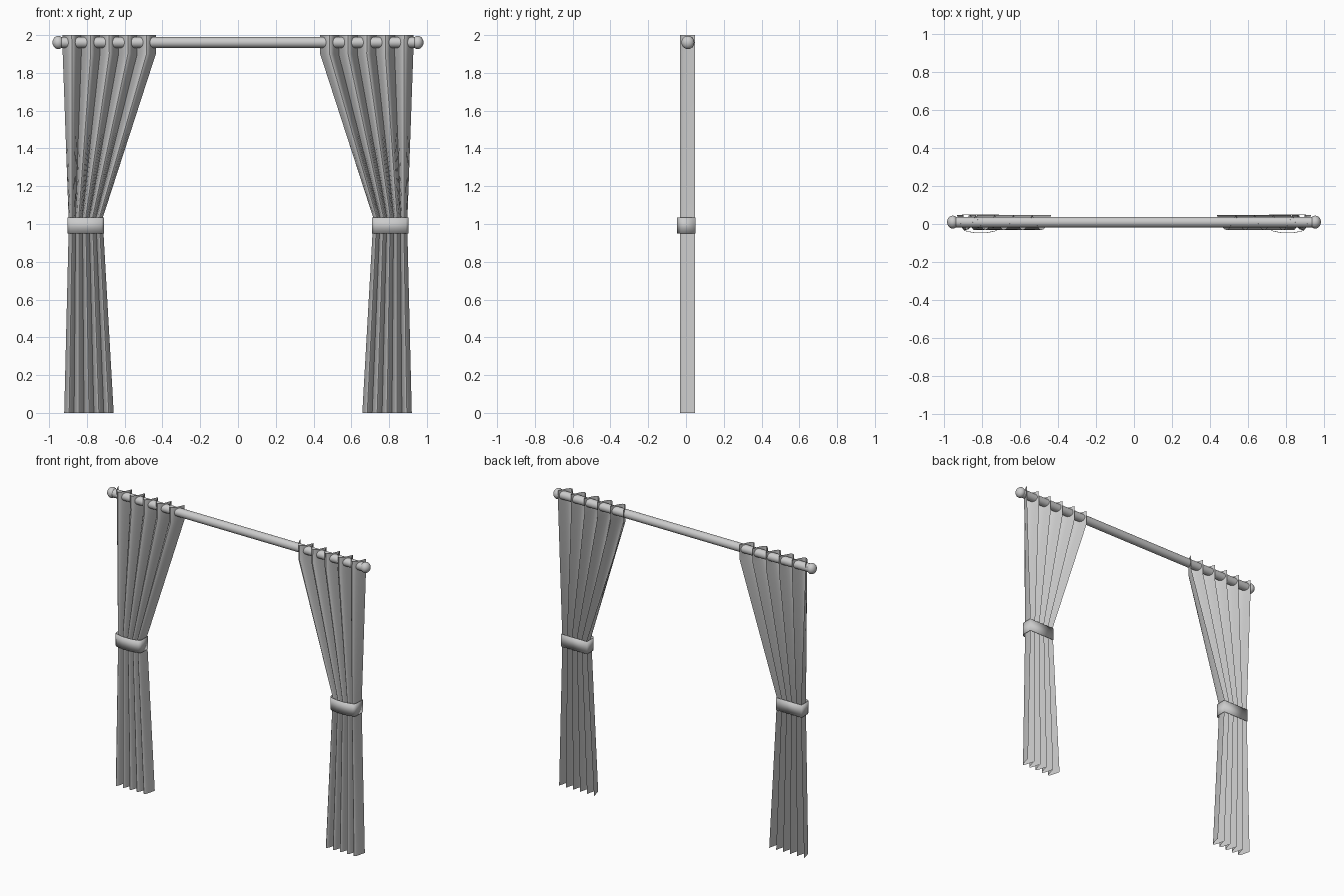
import bpy, bmesh, math
from mathutils import Matrix

if "Cube" in bpy.data.objects:
    bpy.data.objects.remove(bpy.data.objects["Cube"])

ROD_Y, ROD_Z = 0.01, 1.961


def finish(bm, name, angle=40):
    me = bpy.data.meshes.new(name)
    bm.to_mesh(me)
    bm.free()
    me.shade_smooth()
    me.set_sharp_from_angle(angle=math.radians(angle))
    ob = bpy.data.objects.new(name, me)
    bpy.context.scene.collection.objects.link(ob)
    return ob


def loft(rows, name, flip=False, closed=False):
    """Skin a list of equal-length point rows."""
    bm = bmesh.new()
    grid = [[bm.verts.new(p) for p in row] for row in rows]
    n = len(rows[0])
    for a, b in zip(grid, grid[1:]):
        for i in range(n if closed else n - 1):
            j = (i + 1) % n
            f = [a[i], b[i], b[j], a[j]]
            bm.faces.new(f[::-1] if flip else f)
    return finish(bm, name)


# Curtain rod
bm = bmesh.new()
bmesh.ops.create_cone(bm, cap_ends=True, segments=32, radius1=0.028, radius2=0.028, depth=1.88,
                      matrix=Matrix.Translation((0, ROD_Y, ROD_Z)) @ Matrix.Rotation(math.pi / 2, 4, 'Y'))
finish(bm, "rod")

# Curtain levels: height, outer edge x, inner edge x
LEVELS = [(2.0, 0.93, 0.435), (1.9, 0.928, 0.435), (1.03, 0.897, 0.717),
          (0.95, 0.897, 0.712), (0.0, 0.92, 0.658)]
FOLDS, STEPS = 5, 10
# Half outline of the tie band, relative to its centre
BAND = [(0.03, -0.048), (0.082, -0.037), (0.093, -0.028), (0.097, -0.015), (0.097, 0.049)]

for side, label in ((-1, "left"), (1, "right")):
    # Ball finial
    bm = bmesh.new()
    bmesh.ops.create_uvsphere(bm, u_segments=24, v_segments=16, radius=1.0,
                              matrix=Matrix.Translation((side * 0.952, ROD_Y, ROD_Z)) @
                              Matrix.Diagonal((0.03, 0.034, 0.035, 1)))
    finish(bm, label + "_finial")

    # Pleated curtain: round folds in front, sharp creases behind
    rows = []
    for z, outer, inner in LEVELS:
        row = []
        for i in range(FOLDS * STEPS + 1):
            t = i / (FOLDS * STEPS)
            y = 0.047 - 0.078 * abs(math.sin(math.pi * FOLDS * t))
            row.append((side * (outer + (inner - outer) * t), y, z))
        rows.append(row)
    loft(rows, label + "_curtain", flip=side > 0)

    # Tie-back band
    outline = BAND + [(-x, y) for x, y in reversed(BAND)]
    cx = side * 0.806
    rows = [[(cx + x, y, z) for x, y in outline] for z in (0.95, 1.035)]
    band = loft(rows, label + "_tie_band", flip=True, closed=True)
    mod = band.modifiers.new("thickness", 'SOLIDIFY')
    mod.thickness = 0.003
    mod.offset = -1
